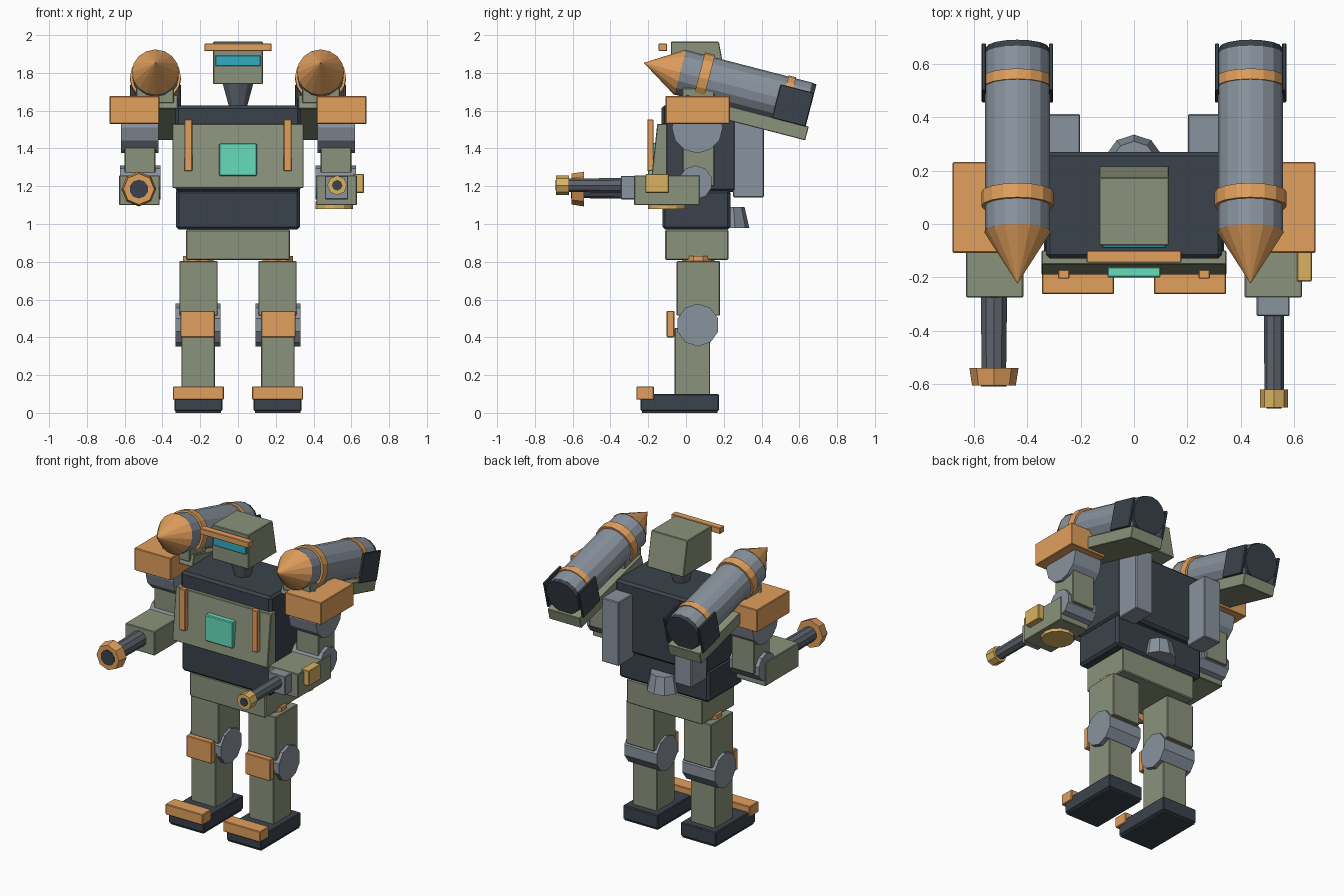
import bpy, bmesh
from math import radians
from mathutils import Vector, Matrix

if "Cube" in bpy.data.objects:
    bpy.data.objects.remove(bpy.data.objects["Cube"])

COLS = {
    "olive": (0.26, 0.29, 0.20), "orange": (0.76, 0.35, 0.11), "dark": (0.042, 0.055, 0.07),
    "grey": (0.25, 0.29, 0.34), "teal": (0.13, 0.72, 0.50), "cyan": (0.03, 0.42, 0.54),
    "gold": (0.71, 0.45, 0.12), "steel": (0.11, 0.125, 0.15),
}
MATS = {}
for key, c in COLS.items():
    MATS[key] = bpy.data.materials.new(key)
    MATS[key].diffuse_color = (*c, 1)


def finish(name, bm, col, bevel=0.0, mat=None):
    bmesh.ops.recalc_face_normals(bm, faces=bm.faces)
    me = bpy.data.meshes.new(name)
    bm.to_mesh(me)
    bm.free()
    ob = bpy.data.objects.new(name, me)
    bpy.context.collection.objects.link(ob)
    me.materials.append(MATS[col])
    if mat:
        ob.matrix_world = mat
    if bevel:
        m = ob.modifiers.new("bevel", "BEVEL")
        m.width = bevel
        m.segments = 1
    return ob


def box(name, x, y, z, col, bevel=0.004, mat=None):
    """Box from (min, max) ranges."""
    bm = bmesh.new()
    bmesh.ops.create_cube(bm, size=1)
    for v in bm.verts:
        v.co = [(r[0] + r[1]) / 2 + c * (r[1] - r[0]) for r, c in zip((x, y, z), v.co)]
    return finish(name, bm, col, bevel, mat)


def rod(name, p, q, r1, r2, col, n=10, mat=None):
    """Cylinder or cone from p to q."""
    p, q = Vector(p), Vector(q)
    d = q - p
    bm = bmesh.new()
    rot = Matrix.Translation((p + q) / 2) @ d.to_track_quat("Z", "Y").to_matrix().to_4x4()
    bmesh.ops.create_cone(bm, cap_ends=True, segments=n, radius1=r1, radius2=r2,
                          depth=d.length, matrix=rot)
    return finish(name, bm, col, 0, mat)


def side_profile(name, pts, x, col, bevel=0.004):
    """Extrude a (y, z) outline along x."""
    bm = bmesh.new()
    f = bm.faces.new([bm.verts.new((x[0], a, b)) for a, b in pts])
    r = bmesh.ops.extrude_face_region(bm, geom=[f])
    for v in r["geom"]:
        if isinstance(v, bmesh.types.BMVert):
            v.co.x = x[1]
    return finish(name, bm, col, bevel)


def span(s, a, b):
    return tuple(sorted((s * a, s * b)))


# Head and neck
side_profile("head", [(-0.08, 1.74), (0.217, 1.74), (0.174, 1.965), (-0.08, 1.965)],
             (-0.132, 0.132), "olive")
box("visor", (-0.12, 0.12), (-0.09, -0.06), (1.837, 1.893), "cyan", 0.003)
box("brow", (-0.178, 0.178), (-0.145, -0.10), (1.916, 1.955), "orange", 0.003)
rod("neck", (0, 0.05, 1.62), (0, 0.05, 1.76), 0.05, 0.09, "steel")

# Torso, with a chest plate leaning back
box("upper_torso", (-0.33, 0.33), (-0.13, 0.27), (1.17, 1.627), "dark", 0.015)
box("belly", (-0.328, 0.328), (-0.125, 0.235), (0.97, 1.18), "dark", 0.015)
side_profile("chest_plate", [(-0.19, 1.19), (-0.10, 1.19), (-0.10, 1.53), (-0.152, 1.53)],
             (-0.347, 0.347), "olive")
box("chest_panel", (-0.10, 0.10), (-0.20, -0.16), (1.255, 1.428), "teal", 0.005)
box("pelvis", (-0.275, 0.275), (-0.11, 0.225), (0.81, 0.97), "olive", 0.006)
rod("rear_nozzle", (0, 0.225, 0.98), (0, 0.225, 1.09), 0.11, 0.085, "grey")

tilt = radians(-14.5)
for s, side in ((-1, "left"), (1, "right")):
    def sx(a, b):
        return span(s, a, b)

    # Chest trim and back tanks
    box(side + "_chest_strip", sx(0.242, 0.284), (-0.205, -0.172), (1.28, 1.553), "orange", 0.003)
    box(side + "_back_tank", sx(0.202, 0.328), (0.25, 0.412), (1.14, 1.56), "grey", 0.005)

    # Legs
    rod(side + "_hip_joint", (s * 0.21, 0.065, 0.77), (s * 0.21, 0.065, 0.83), 0.085, 0.085, "orange")
    box(side + "_thigh", sx(0.108, 0.31), (-0.05, 0.18), (0.515, 0.803), "olive")
    rod(side + "_knee", (s * 0.093, 0.063, 0.465), (s * 0.33, 0.063, 0.465), 0.113, 0.113, "grey", 10)
    box(side + "_knee_pad", sx(0.123, 0.305), (-0.102, -0.062), (0.40, 0.54), "orange")
    box(side + "_shin", sx(0.122, 0.30), (-0.06, 0.128), (0.085, 0.45), "olive")
    box(side + "_foot", sx(0.083, 0.337), (-0.24, 0.174), (0.01, 0.10), "dark", 0.005)
    box(side + "_sole", sx(0.09, 0.33), (-0.232, 0.166), (0.0, 0.015), "dark", 0)
    box(side + "_toe_cap", sx(0.075, 0.345), (-0.263, -0.17), (0.07, 0.14), "orange")

    # Arms
    rod(side + "_shoulder_joint", (s * 0.42, 0.06, 1.51), (s * 0.62, 0.06, 1.51), 0.135, 0.135, "grey", 12)
    box(side + "_shoulder_pad", sx(0.416, 0.68), (-0.108, 0.232), (1.53, 1.677), "orange", 0.004)
    box(side + "_upper_arm", sx(0.437, 0.60), (-0.018, 0.15), (1.20, 1.48), "olive")
    rod(side + "_elbow", (s * 0.41, 0.05, 1.22), (s * 0.625, 0.05, 1.22), 0.09, 0.09, "grey")
    box(side + "_forearm", sx(0.415, 0.63), (-0.275, 0.072), (1.10, 1.258), "olive")

    # Shoulder launcher in its own frame: y runs backwards along the tube
    M = Matrix.Translation((s * 0.437, -0.03, 1.803)) @ Matrix.Rotation(tilt, 4, "X")
    box(side + "_launcher_bracket", sx(0.34, 0.54), (-0.02, 0.15), (1.64, 1.72), "olive")
    rod(side + "_rocket_nose", (0, 0, 0), (0, -0.20, 0), 0.125, 0.0, "orange", 16, M)
    rod(side + "_rocket_body", (0, 0, 0), (0, 0.69, 0), 0.122, 0.122, "grey", 16, M)
    rod(side + "_rocket_end", (0, 0.685, 0), (0, 0.714, 0), 0.122, 0.118, "dark", 16, M)
    for i, (a, b, r) in enumerate(((0.10, 0.155, 0.135), (0.56, 0.60, 0.128))):
        rod(f"{side}_rocket_band_{i}", (0, a, 0), (0, b, 0), r, r, "orange", 16, M)
    box(side + "_launcher_cradle", (-0.117, 0.117), (0.06, 0.73), (-0.183, -0.108), "olive", 0.003, M)
    for t in (-1, 1):
        box(f"{side}_cradle_clamp_{t}", span(t, 0.118, 0.134), (0.53, 0.712), (-0.112, 0.072),
            "dark", 0.003, M)

# Left arm cannon
rod("cannon_barrel", (-0.525, -0.26, 1.185), (-0.525, -0.56, 1.185), 0.052, 0.048, "steel", 10)
rod("cannon_muzzle", (-0.525, -0.54, 1.185), (-0.525, -0.605, 1.185), 0.092, 0.082, "orange", 8)
rod("cannon_bore", (-0.525, -0.59, 1.185), (-0.525, -0.609, 1.185), 0.05, 0.05, "dark", 10)

# Right arm gun with ammunition box and drum
box("gun_housing", (0.46, 0.583), (-0.345, -0.26), (1.13, 1.255), "grey")
rod("gun_barrel", (0.525, -0.33, 1.205), (0.525, -0.66, 1.205), 0.038, 0.036, "steel", 8)
rod("gun_muzzle", (0.525, -0.62, 1.205), (0.525, -0.688, 1.205), 0.052, 0.052, "gold", 8)
rod("gun_bore", (0.525, -0.68, 1.205), (0.525, -0.692, 1.205), 0.028, 0.028, "dark", 8)
box("ammo_box", (0.61, 0.667), (-0.215, -0.09), (1.165, 1.265), "gold")
rod("ammo_drum", (0.51, -0.10, 1.08), (0.51, -0.10, 1.12), 0.10, 0.10, "gold", 12)

for m in bpy.data.materials:
    if m.users and not m.is_grease_pencil:
        m.use_nodes = True
        m.node_tree.nodes["Principled BSDF"].inputs["Base Color"].default_value = m.diffuse_color
